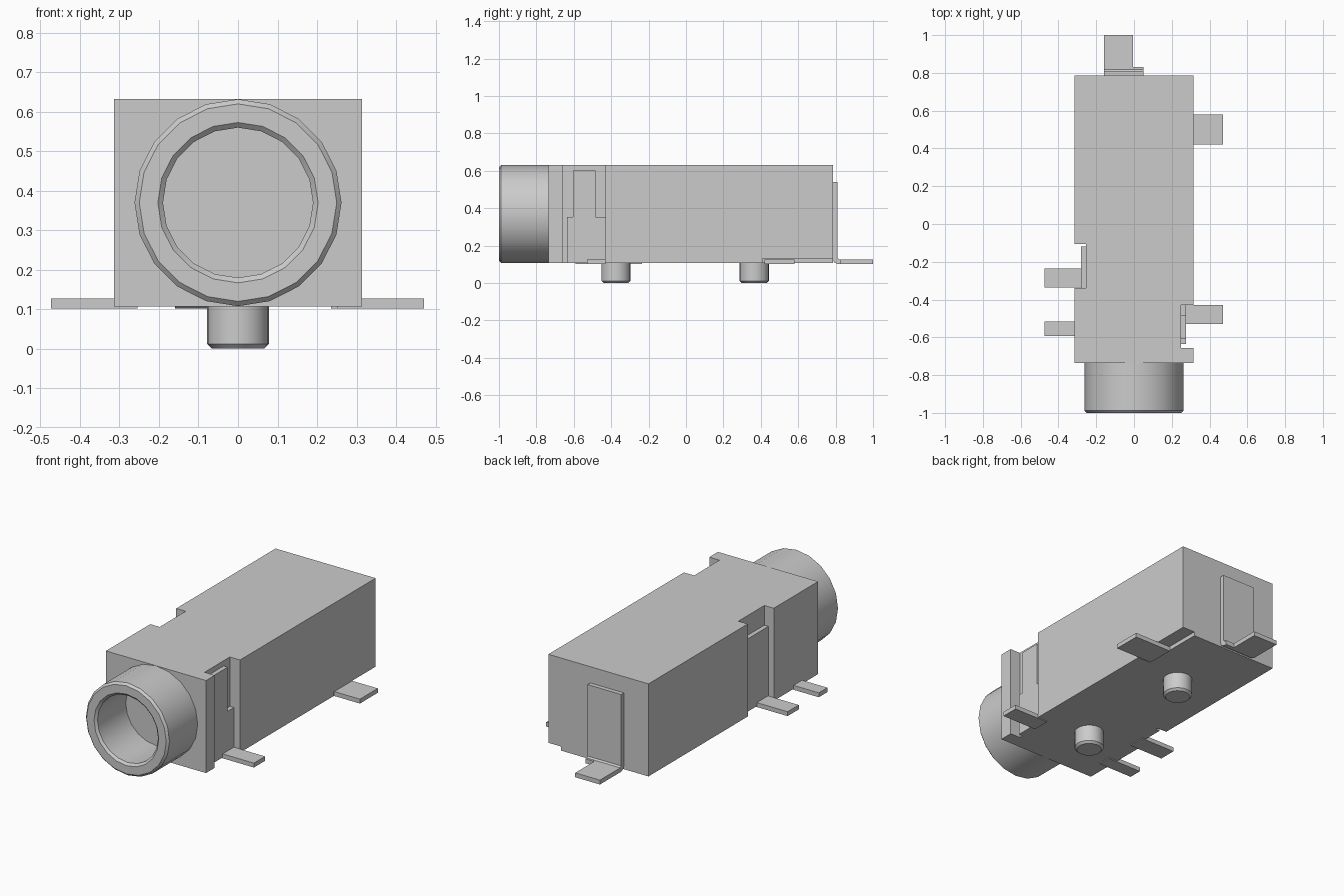
import bpy, bmesh, math
from mathutils import Vector, Matrix

cube = bpy.data.objects.get("Cube")
if cube:
    bpy.data.objects.remove(cube)

grey = bpy.data.materials.new("plain grey")
grey.use_nodes = True
COL = (0.6, 0.6, 0.6, 1)
grey.diffuse_color = COL
grey.node_tree.nodes["Principled BSDF"].inputs["Base Color"].default_value = COL


def finish(name, bm):
    bmesh.ops.recalc_face_normals(bm, faces=bm.faces)
    me = bpy.data.meshes.new(name)
    bm.to_mesh(me)
    bm.free()
    me.materials.append(grey)
    ob = bpy.data.objects.new(name, me)
    bpy.context.collection.objects.link(ob)
    return ob


def prism(name, profile, axis, lo, hi):
    """Extrude a 2D outline along axis (0: outline is y,z; 1: x,z; 2: x,y)."""
    bm = bmesh.new()
    verts = []
    for p in profile:
        co = list(p)
        co.insert(axis, lo)
        verts.append(bm.verts.new(co))
    face = bm.faces.new(verts)
    new = bmesh.ops.extrude_face_region(bm, geom=[face])["geom"]
    shift = Vector((0, 0, 0))
    shift[axis] = hi - lo
    bmesh.ops.translate(bm, vec=shift, verts=[v for v in new if isinstance(v, bmesh.types.BMVert)])
    return finish(name, bm)


def box(name, x0, x1, y0, y1, z0, z1):
    return prism(name, [(x0, y0), (x1, y0), (x1, y1), (x0, y1)], 2, z0, z1)


def lathe(name, profile, steps, matrix, closed):
    """Spin an (r, z) profile round z, then place it."""
    bm = bmesh.new()
    vs = [bm.verts.new((r, 0, z)) for r, z in profile]
    edges = [bm.edges.new(e) for e in zip(vs, vs[1:])]
    if closed:
        edges.append(bm.edges.new((vs[-1], vs[0])))
    bmesh.ops.spin(bm, geom=vs + edges, cent=(0, 0, 0), axis=(0, 0, 1),
                   angle=2 * math.pi, steps=steps)
    bmesh.ops.remove_doubles(bm, verts=bm.verts, dist=1e-4)
    bm.transform(matrix)
    ob = finish(name, bm)
    bpy.ops.object.select_all(action='DESELECT')
    ob.select_set(True)
    bpy.context.view_layer.objects.active = ob
    bpy.ops.object.shade_smooth_by_angle(angle=math.radians(30))
    return ob


BOTTOM, TOP = 0.107, 0.632
W, FRONT, BACK = 0.314, -0.735, 0.785
FOOT_Z = (0.102, 0.127)

# Housing with a full-height notch in each side
body = prism("housing", [
    (-W, FRONT), (W, FRONT), (W, -0.657), (0.25, -0.657), (0.25, -0.43), (W, -0.43),
    (W, BACK), (-W, BACK), (-W, -0.105), (-0.255, -0.105), (-0.255, -0.338), (-W, -0.338),
], 2, BOTTOM, TOP)

# Shallow recess under the rear left edge
cutter = box("recess_cutter", 0.235, 0.4, 0.41, 0.9, 0.0, 0.13)
cutter.hide_render = True
mod = body.modifiers.new("recess", 'BOOLEAN')
mod.operation = 'DIFFERENCE'
mod.solver = 'EXACT'
mod.object = cutter
bpy.context.view_layer.objects.active = body
bpy.ops.object.modifier_apply(modifier=mod.name)
bpy.data.objects.remove(cutter)

# Hollow round socket with chamfered rims, spun round the y axis
to_front = Matrix.Translation((0, 0, 0.3695)) @ Matrix.Rotation(math.pi / 2, 4, 'X')
lathe("socket_barrel", [
    (0.262, 0.735), (0.262, 0.988), (0.25, 1.0), (0.203, 1.0), (0.19, 0.988), (0.19, 0.735),
], 20, to_front, True)

# Locating pegs
for name, y in (("front_peg", -0.375), ("rear_peg", 0.365)):
    lathe(name, [(0, 0), (0.066, 0), (0.078, 0.012), (0.078, 0.115), (0, 0.115)],
          24, Matrix.Translation((0, y, 0)), False)

# Solder feet
for name, x0, x1, y0, y1 in (
    ("left_front_foot", 0.25, 0.471, -0.53, -0.43),
    ("left_rear_foot", 0.235, 0.471, 0.42, 0.58),
    ("right_front_foot", -0.473, -0.255, -0.592, -0.515),
    ("right_middle_foot", -0.473, -0.255, -0.335, -0.235),
):
    box(name, x0, x1, y0, y1, *FOOT_Z)

# Contact plates standing in the notches
prism("left_contact", [
    (-0.635, 0.107), (-0.43, 0.107), (-0.43, 0.352), (-0.485, 0.352),
    (-0.485, 0.602), (-0.605, 0.602), (-0.605, 0.352), (-0.635, 0.352),
], 0, 0.249, 0.275)
box("right_contact", -0.28, -0.254, -0.338, -0.12, 0.107, 0.52)


# Rear terminal: bent strip, wide at the plate and narrow at the tail
def bent_strip(name, x0, x1, end):
    lo, hi = FOOT_Z
    prism(name, [
        (0.784, 0.54), (0.784, 0.128), (0.792, 0.11), (0.81, lo), (end, lo),
        (end, hi), (0.818, hi), (0.81, 0.135), (0.81, 0.54),
    ], 0, x0, x1)


bent_strip("rear_terminal", -0.16, -0.005, 1.0)
bent_strip("rear_terminal_side", -0.005, 0.05, 0.83)
